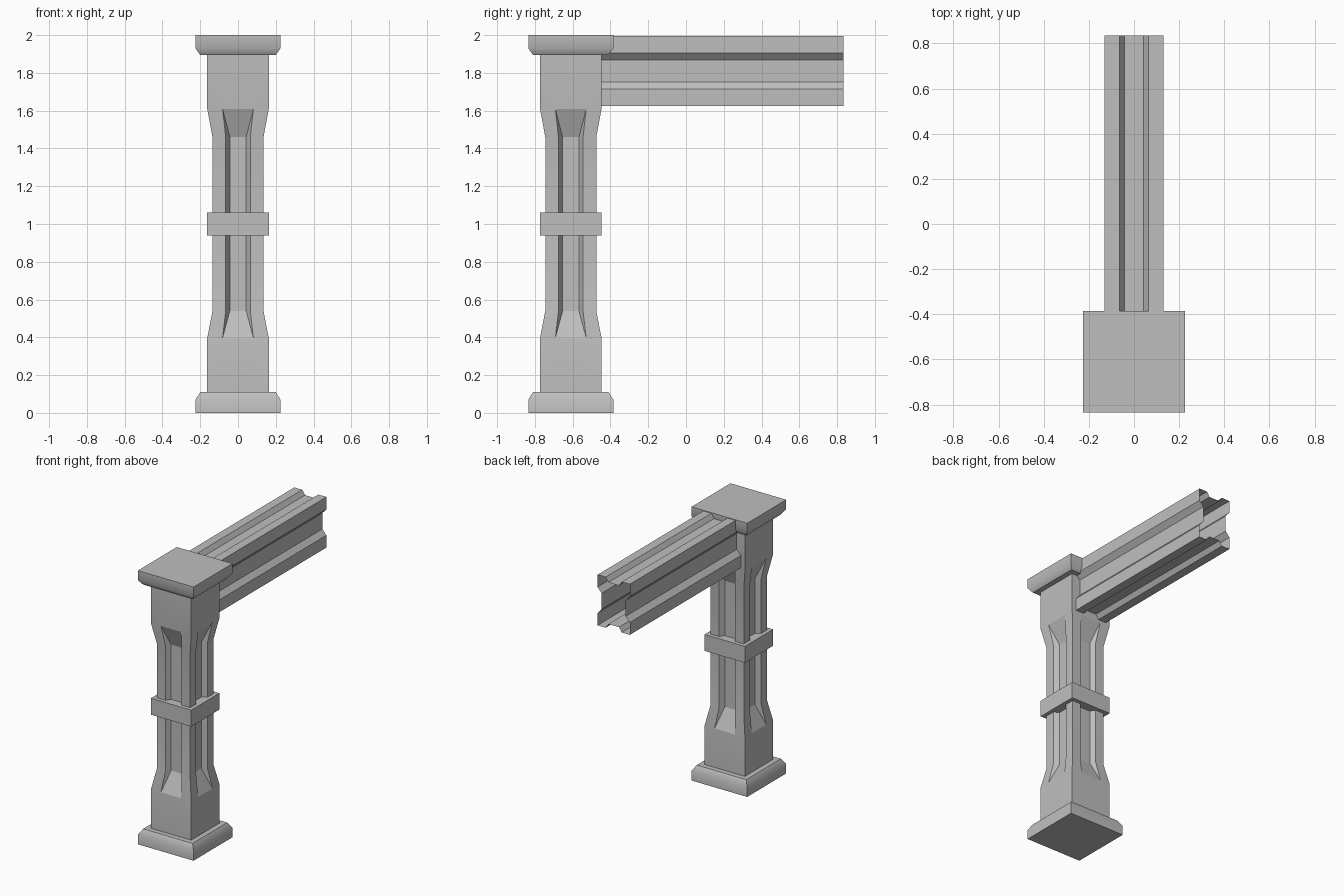
import bpy
import bmesh
from math import radians
from mathutils import Vector

cube = bpy.data.objects.get("Cube")
if cube:
    bpy.data.objects.remove(cube, do_unlink=True)

# Single stone colour
stone = bpy.data.materials.new("grey stone")
stone.use_nodes = True
GREY = (0.52, 0.52, 0.52, 1)
stone.diffuse_color = GREY
stone.node_tree.nodes["Principled BSDF"].inputs["Base Color"].default_value = GREY

COLUMN_Y = -0.61


def square(h):
    return [(-h, -h), (h, -h), (h, h), (-h, h)]


def grooved(hu, hv, groove_u, groove_v, depth):
    """Rectangle outline with one groove (mouth, floor half widths) per side."""
    points = []
    for sign in (-1, 1):
        mouth, floor = groove_u
        points += [(-sign * u, sign * v) for u, v in (
            (-hu, hv), (-mouth, hv), (-floor, hv - depth),
            (floor, hv - depth), (mouth, hv))]
        mouth, floor = groove_v
        points += [(-sign * u, sign * v) for u, v in (
            (hu, hv), (hu, mouth), (hu - depth, floor),
            (hu - depth, -floor), (hu, -mouth))]
    return points


def loft(name, rings, smooth_angle, capped=True):
    """Skin a stack of closed rings, welding points where grooves run out."""
    bm = bmesh.new()
    loops = [[bm.verts.new(p) for p in ring] for ring in rings]
    for a, b in zip(loops, loops[1:]):
        for i in range(len(a)):
            j = (i + 1) % len(a)
            bm.faces.new((a[i], a[j], b[j], b[i]))
    if capped:
        bm.faces.new(loops[0][::-1])
        bm.faces.new(loops[-1])
    bmesh.ops.remove_doubles(bm, verts=bm.verts[:], dist=0.0005)
    bmesh.ops.recalc_face_normals(bm, faces=bm.faces[:])
    mesh = bpy.data.meshes.new(name)
    bm.to_mesh(mesh)
    bm.free()
    mesh.materials.append(stone)
    obj = bpy.data.objects.new(name, mesh)
    bpy.context.collection.objects.link(obj)
    bpy.ops.object.select_all(action="DESELECT")
    obj.select_set(True)
    bpy.context.view_layer.objects.active = obj
    bpy.ops.object.shade_smooth_by_angle(angle=radians(smooth_angle))
    return obj


def at_height(outline, z):
    return [Vector((u, COLUMN_Y + v, z)) for u, v in outline]


# Plinth and capital, chamfered towards the shaft
for name, outer, edge, inner in (("plinth", 0, 0.07, 0.11),
                                 ("capital", 2, 1.93, 1.895)):
    loft(name, [at_height(square(h), z) for h, z in
                ((0.225, outer), (0.225, edge), (0.2, inner))], 40)

# Shaft: square blocks tapering into a waisted, grooved middle
block = grooved(0.163, 0.163, (0.082, 0.082), (0.082, 0.082), 0)
waist = grooved(0.135, 0.135, (0.065, 0.043), (0.065, 0.043), 0.035)
loft("column_shaft", [at_height(outline, z) for outline, z in (
    (block, 0.1), (block, 0.395), (waist, 0.54),
    (waist, 1.46), (block, 1.61), (block, 1.9))], 20)

# Square band round the middle of the shaft
loft("middle_band", [at_height(square(0.163), z) for z in (0.94, 1.06)], 20)

# Hollow, open-ended beam with a groove along each side
beam = grooved(0.13, 0.185, (0.065, 0.043), (0.095, 0.058), 0.033)
loft("beam", [[Vector((u, y, 1.81 + v)) for u, v in beam]
              for y in (-0.45, 0.835)], 20, capped=False)
